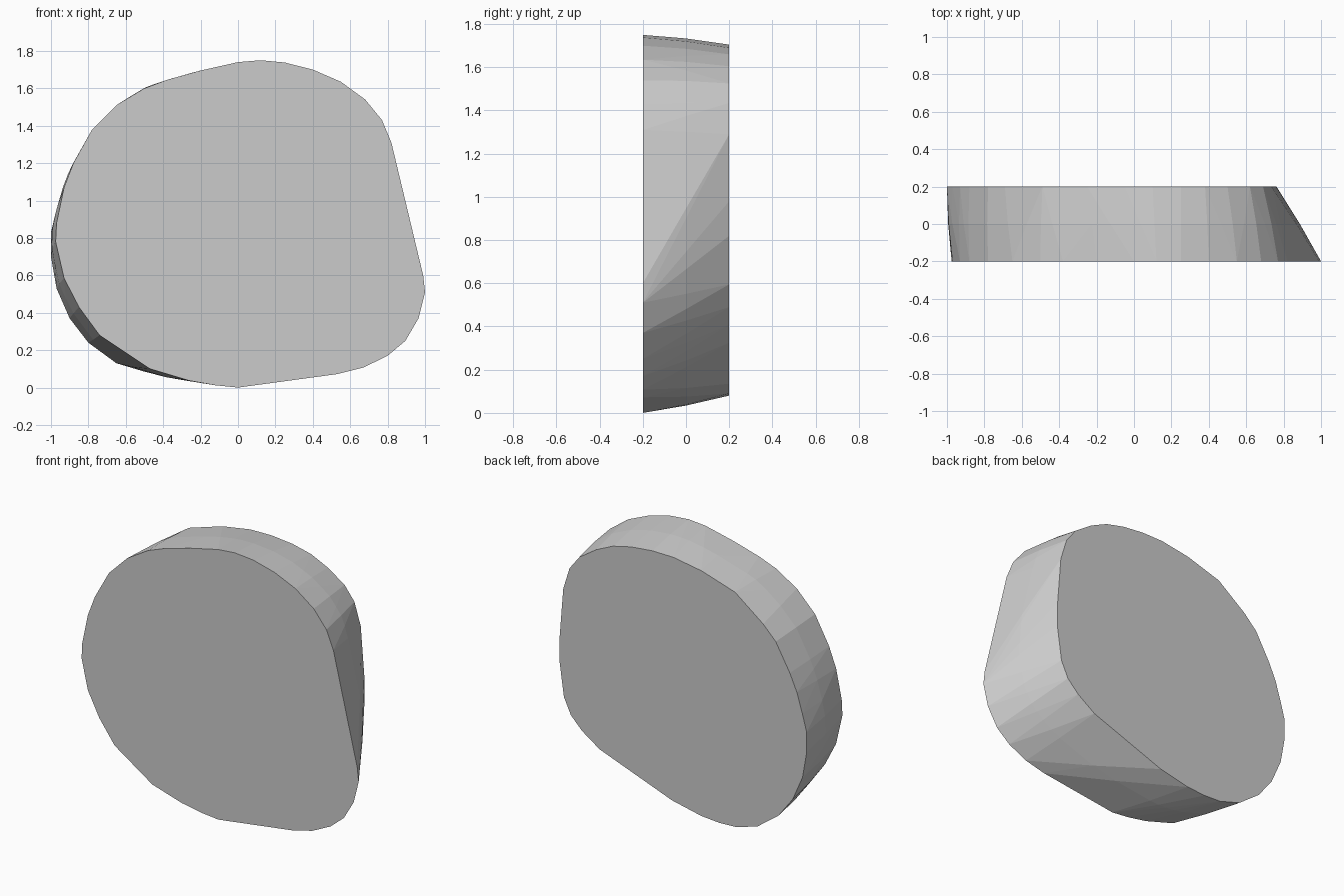
import bpy, bmesh, math
from mathutils import Vector

if "Cube" in bpy.data.objects:
    bpy.data.objects.remove(bpy.data.objects["Cube"])

# Outlines (x, z) of the two flat faces
FRONT = [(.12, 1.75), (.25, 1.738), (.4, 1.7), (.55, 1.635), (.68, 1.54), (.77, 1.43),
         (.82, 1.31), (.99, .6), (1, .51), (.965, .37), (.895, .25), (.8, .17),
         (.67, .107), (.53, .072), (.05, .007), (0, 0), (-.12, .012), (-.26, .037),
         (-.47, .1), (-.74, .28), (-.85, .43), (-.93, .585), (-.975, .78), (-.97, .88),
         (-.93, 1.07), (-.88, 1.2), (-.78, 1.38), (-.65, 1.51), (-.5, 1.6),
         (-.38, 1.645), (-.2, 1.695), (0, 1.74)]
BACK = [(.1, 1.705), (.25, 1.69), (.38, 1.66), (.5, 1.605), (.62, 1.525), (.69, 1.435),
        (.735, 1.29), (.76, .98), (.762, .82), (.73, .595), (.68, .49), (.6, .41),
        (.475, .325), (-.04, .135), (-.25, .09), (-.38, .08), (-.5, .085), (-.65, .13),
        (-.8, .24), (-.9, .37), (-.97, .53), (-1, .7), (-1, .83), (-.97, .94),
        (-.93, 1.07), (-.88, 1.18), (-.78, 1.355), (-.69, 1.445), (-.49, 1.596),
        (-.25, 1.67), (-.05, 1.703)]


def between(t, bulge):
    """Blend the outlines by matching points that face the same direction."""
    ring = []
    for i in range(120):
        a = math.tau * i / 120
        d = Vector((math.cos(a), math.sin(a)))
        f = max((Vector(p) for p in FRONT), key=d.dot)
        b = max((Vector(p) for p in BACK), key=d.dot)
        p = f.lerp(b, t) + d * bulge
        ring.append((p.x, 0.4 * t - 0.2, p.y))
    return ring


# Slab: slightly bulged rim wrapped between the two flat faces
points = [(x, -.2, z) for x, z in FRONT] + [(x, .2, z) for x, z in BACK]
points += between(.5, .006)
bm = bmesh.new()
for p in points:
    bm.verts.new(p)
hull = bmesh.ops.convex_hull(bm, input=bm.verts)
bmesh.ops.delete(bm, geom=[v for v in bm.verts if not v.link_faces], context='VERTS')
bmesh.ops.dissolve_limit(bm, angle_limit=math.radians(1), verts=bm.verts, edges=bm.edges)
bmesh.ops.recalc_face_normals(bm, faces=bm.faces)
mesh = bpy.data.meshes.new("rounded_slab")
bm.to_mesh(mesh)
bm.free()
bpy.context.collection.objects.link(bpy.data.objects.new("rounded_slab", mesh))
